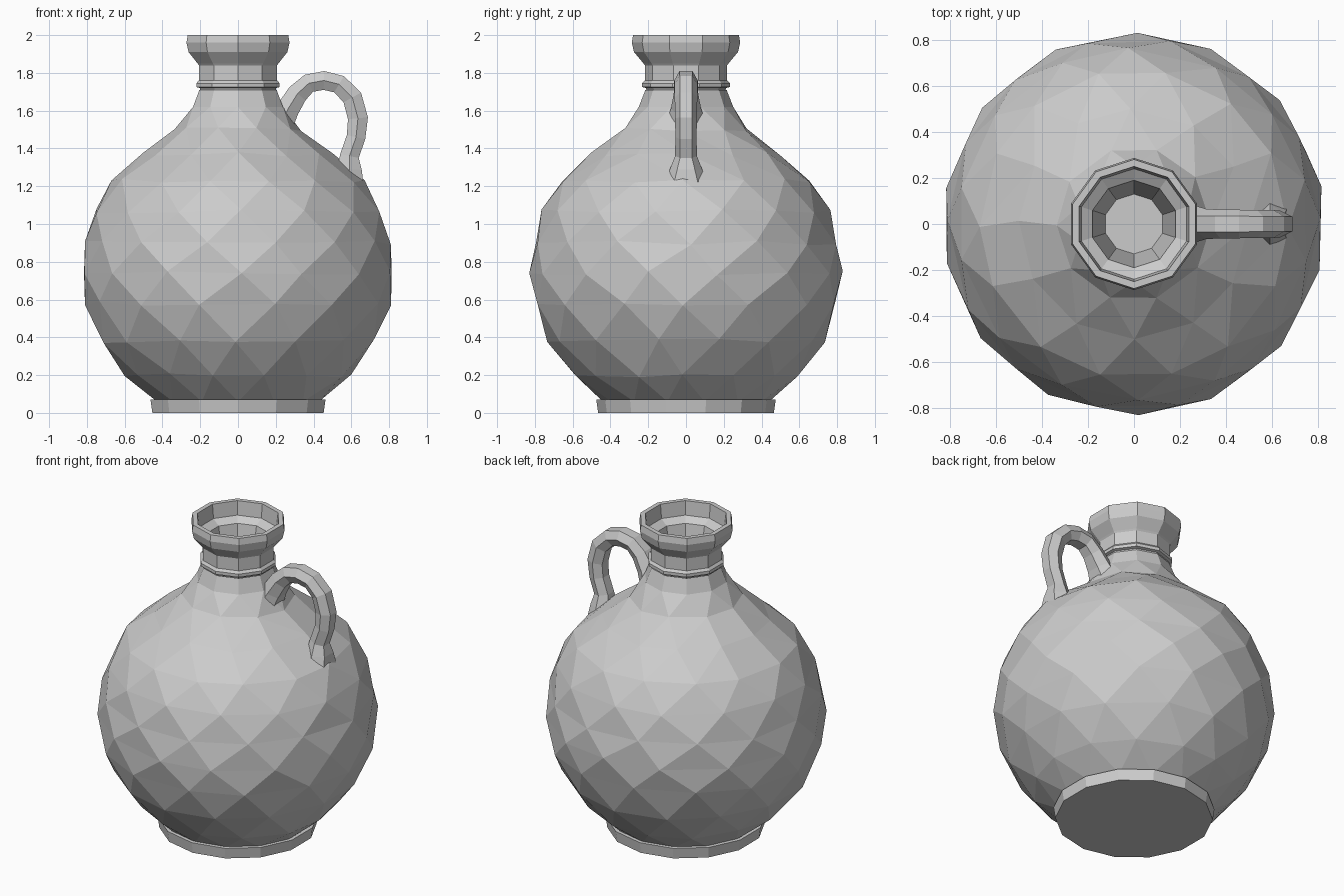
import bpy, bmesh, math, random
from mathutils import Vector

random.seed(4)
cube = bpy.data.objects.get("Cube")
if cube:
    bpy.data.objects.remove(cube)

clay = bpy.data.materials.new("grey_clay")
clay.use_nodes = True
clay.diffuse_color = (0.6, 0.6, 0.6, 1)
clay.node_tree.nodes["Principled BSDF"].inputs["Base Color"].default_value = (0.6, 0.6, 0.6, 1)


def finish(bm, name):
    """Turn the bmesh into a flat-shaded object."""
    bmesh.ops.recalc_face_normals(bm, faces=bm.faces)
    mesh = bpy.data.meshes.new(name)
    bm.to_mesh(mesh)
    bm.free()
    mesh.materials.append(clay)
    obj = bpy.data.objects.new(name, mesh)
    bpy.context.collection.objects.link(obj)
    return obj


def ring(bm, r, z, n, turn=0.0, jitter=0.0):
    """Horizontal ring of n points; turn is a fraction of one side."""
    verts = []
    for i in range(n):
        a = math.pi / 2 + math.tau * (i + turn + random.uniform(-jitter, jitter)) / n
        dz = random.uniform(-jitter, jitter) * 0.15
        verts.append(bm.verts.new((r * math.cos(a), r * math.sin(a), z + dz)))
    return verts


def bridge(bm, a, b):
    """Join two rings with quads."""
    n = len(a)
    for i in range(n):
        j = (i + 1) % n
        bm.faces.new((a[i], a[j], b[j], b[i]))


def zip_rings(bm, a, turn_a, b, turn_b):
    """Join two rings of any side count with triangles."""
    na, nb = len(a), len(b)
    i = j = 0
    while i < na or j < nb:
        next_a = (i + 1 + turn_a) / na
        next_b = (j + 1 + turn_b) / nb
        if j >= nb or (i < na and next_a <= next_b):
            bm.faces.new((a[i % na], a[(i + 1) % na], b[j % nb]))
            i += 1
        else:
            bm.faces.new((a[i % na], b[(j + 1) % nb], b[j % nb]))
            j += 1


# Faceted round belly with staggered rows, narrowing to the shoulder
SIDES, NECK = 14, 10
belly = [(0.44, 0.06), (0.60, 0.2), (0.735, 0.38), (0.81, 0.58), (0.83, 0.74),
         (0.81, 0.9), (0.765, 1.07), (0.67, 1.23)]
shoulder = [(0.50, 1.37, 12), (0.335, 1.5, 10), (0.25, 1.62, 10), (0.215, 1.71, 10)]
rows = [(r, z, SIDES) for r, z in belly] + shoulder
bm = bmesh.new()
previous, old_turn = None, 0
for k, (r, z, n) in enumerate(rows):
    turn = 0.5 * (k % 2) if k < len(rows) - 2 else 0
    row = ring(bm, r, z, n, turn, 0.08 if 0 < k < len(rows) - 2 else 0)
    if previous:
        if n == len(previous) and turn == old_turn:
            bridge(bm, previous, row)
        else:
            zip_rings(bm, previous, old_turn, row, turn)
    previous, old_turn = row, turn
finish(bm, "belly")


def lathe(name, profile, sides, cap_start=False, cap_end=False):
    bm = bmesh.new()
    rings = [ring(bm, r, z, sides) for r, z in profile]
    for a, b in zip(rings, rings[1:]):
        bridge(bm, a, b)
    if cap_start:
        bm.faces.new(rings[0])
    if cap_end:
        bm.faces.new(rings[-1])
    return finish(bm, name)


# Foot
lathe("foot", [(0.465, 0), (0.475, 0.07), (0.42, 0.075)], SIDES, cap_start=True)

# Neck with collar, flared lip and hollow mouth
lathe("neck", [(0.21, 1.71), (0.213, 1.72), (0.232, 1.725), (0.232, 1.745), (0.218, 1.76),
               (0.218, 1.84), (0.225, 1.85), (0.275, 1.91), (0.287, 1.96), (0.28, 2.0),
               (0.25, 2.0), (0.24, 1.91), (0.19, 1.88), (0.13, 1.58)],
      NECK, cap_end=True)

# Handle: six-sided section swept along an arch; (x, z, half width, half thickness)
path = [(0.22, 1.52, 0.11, 0.07), (0.265, 1.61, 0.08, 0.06), (0.315, 1.69, 0.065, 0.055),
        (0.375, 1.745, 0.063, 0.05), (0.455, 1.76, 0.062, 0.05), (0.535, 1.74, 0.06, 0.05),
        (0.605, 1.67, 0.06, 0.053), (0.635, 1.56, 0.058, 0.053), (0.625, 1.46, 0.056, 0.05),
        (0.59, 1.36, 0.058, 0.05), (0.59, 1.29, 0.085, 0.065), (0.585, 1.21, 0.12, 0.08)]
bm = bmesh.new()
sections = []
for k, (x, z, w, t) in enumerate(path):
    before, after = path[max(k - 1, 0)], path[min(k + 1, len(path) - 1)]
    along = Vector((after[0] - before[0], 0, after[1] - before[1])).normalized()
    out = Vector((-along.z, 0, along.x))
    shape = [(1, 0), (0.55, 1), (-0.55, 1), (-1, 0), (-0.55, -1), (0.55, -1)]
    sections.append([bm.verts.new(Vector((x, u * w, z)) + out * (v * t)) for u, v in shape])
for a, b in zip(sections, sections[1:]):
    bridge(bm, a, b)
bm.faces.new(sections[0])
bm.faces.new(sections[-1])
finish(bm, "handle")
